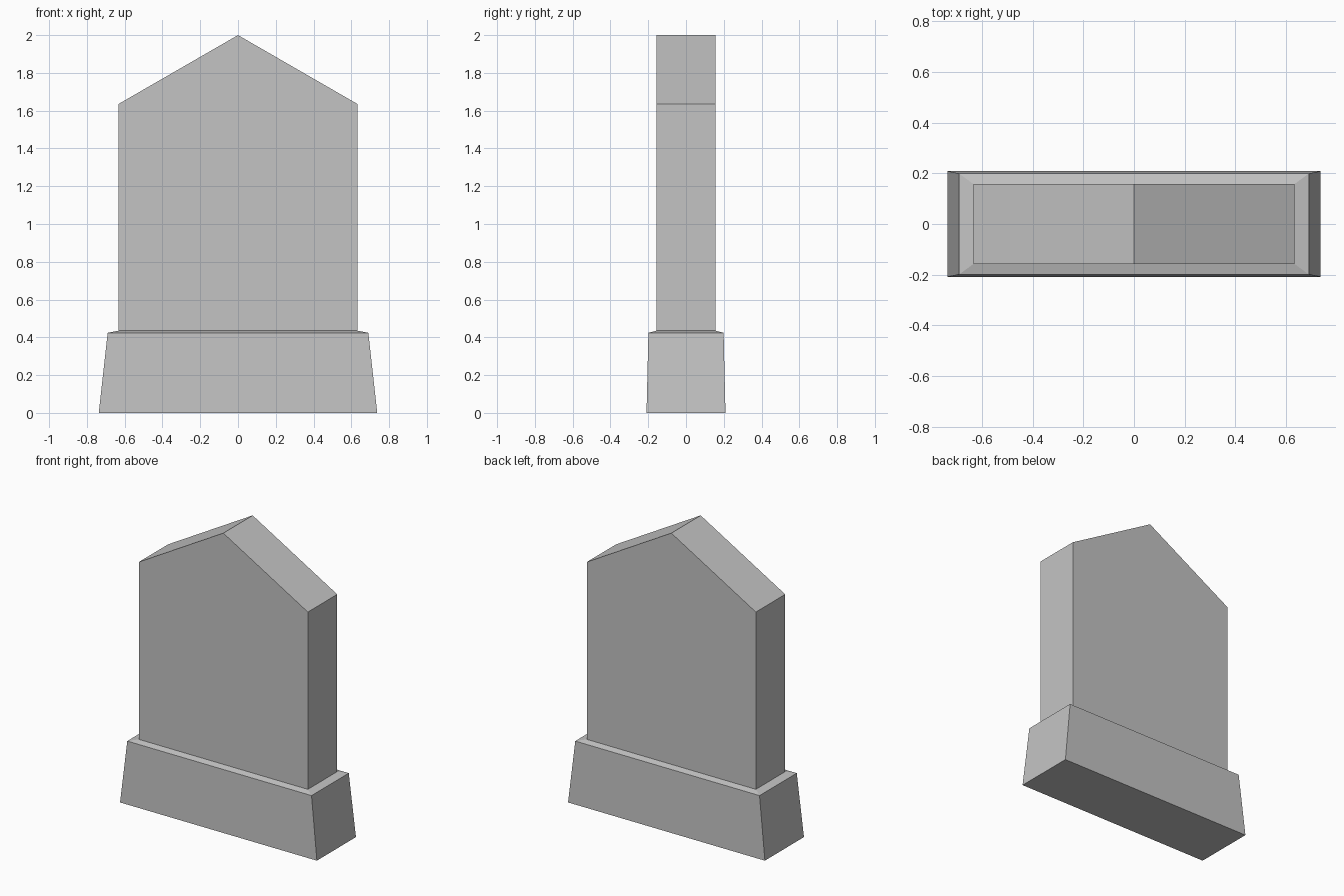
import bpy
import bmesh

default = bpy.data.objects.get("Cube")
if default:
    bpy.data.objects.remove(default, do_unlink=True)

stone = bpy.data.materials.new("grey stone")
stone.use_nodes = True
colour = (0.55, 0.55, 0.55, 1)
stone.diffuse_color = colour
stone.node_tree.nodes["Principled BSDF"].inputs["Base Color"].default_value = colour


def add_object(name, bm):
    bmesh.ops.recalc_face_normals(bm, faces=bm.faces)
    mesh = bpy.data.meshes.new(name)
    bm.to_mesh(mesh)
    bm.free()
    mesh.materials.append(stone)
    obj = bpy.data.objects.new(name, mesh)
    bpy.context.collection.objects.link(obj)
    return obj


def bridge(bm, loops):
    """Join rings of vertices with side faces and cap both ends."""
    rings = [[bm.verts.new(p) for p in loop] for loop in loops]
    count = len(rings[0])
    for low, high in zip(rings, rings[1:]):
        for i in range(count):
            j = (i + 1) % count
            bm.faces.new((low[i], low[j], high[j], high[i]))
    bm.faces.new(rings[0])
    bm.faces.new(rings[-1])


def rectangle(x, y, z):
    return [(-x, -y, z), (x, -y, z), (x, y, z), (-x, y, z)]


# Tapered plinth with a gently sloping ledge up to the slab
bm = bmesh.new()
bridge(bm, [rectangle(0.737, 0.209, 0),
            rectangle(0.69, 0.199, 0.424),
            rectangle(0.633, 0.157, 0.435)])
add_object("plinth", bm)

# Upright slab with a gabled top
outline = [(-0.633, 0.43), (0.633, 0.43), (0.633, 1.635), (0, 2), (-0.633, 1.635)]
bm = bmesh.new()
bridge(bm, [[(x, y, z) for x, z in outline] for y in (-0.157, 0.157)])
add_object("headstone_slab", bm)
